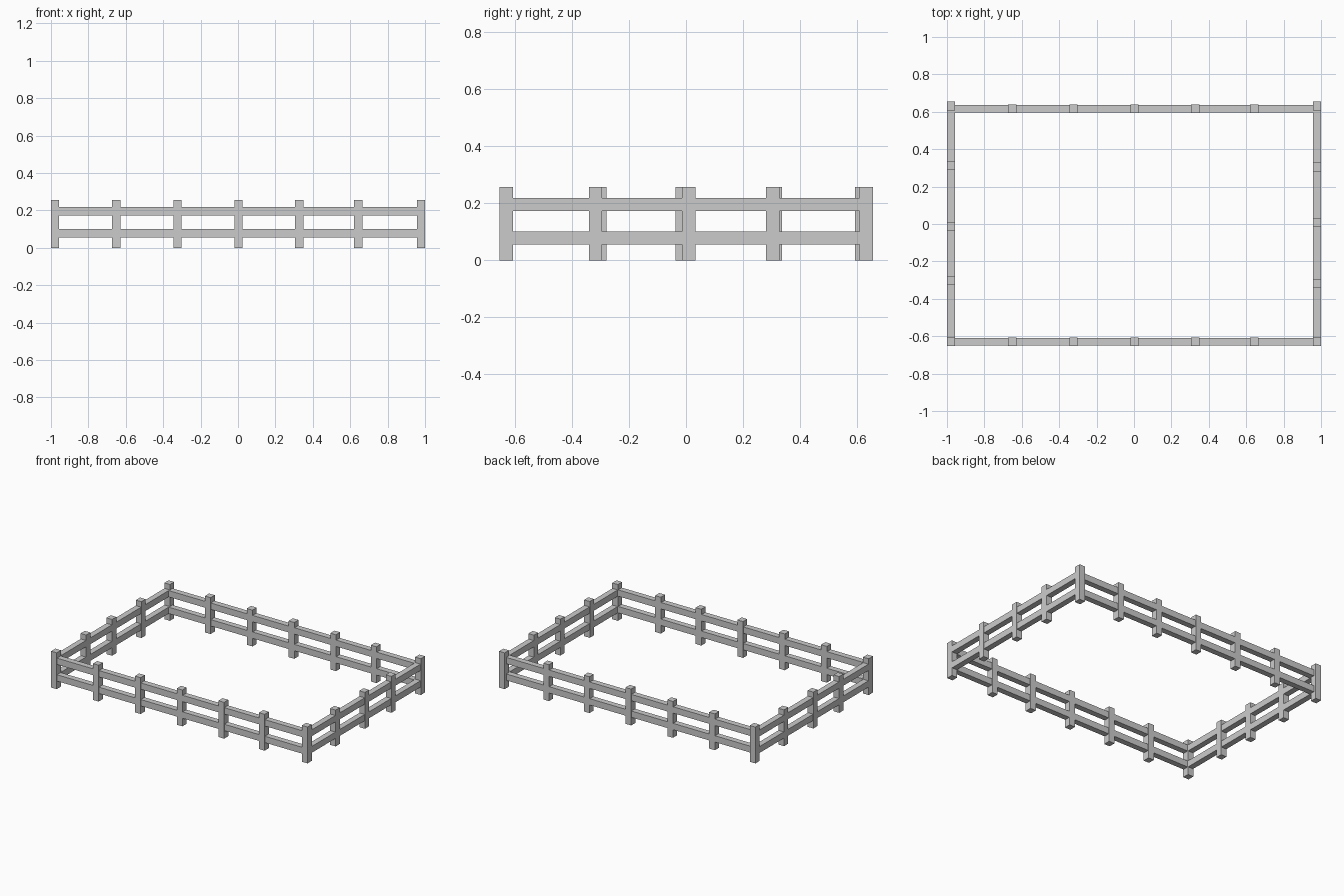
import bpy

if "Cube" in bpy.data.objects:
    bpy.data.objects.remove(bpy.data.objects["Cube"])

POST_W, POST_D, POST_H = 0.044, 0.047, 0.256
RAIL_T, RAIL_H = 0.041, 0.045
RAIL_Z = (0.078, 0.195)          # centres of lower and upper rails
X_SIDE = 0.978                   # centre line of the side runs
Y_FRONT, Y_BACK, Y_CORNER = -0.630, 0.616, 0.631


def box(name, centre, size):
    bpy.ops.mesh.primitive_cube_add(size=1, location=centre)
    ob = bpy.context.object
    ob.name = name
    ob.scale = size
    bpy.ops.object.transform_apply(location=False, rotation=False, scale=True)
    return ob


def post(name, x, y):
    box(name, (x, y, POST_H / 2), (POST_W, POST_D, POST_H))


# corner posts
for side, sx in (("left", -1), ("right", 1)):
    post(f"front_{side}_corner_post", sx * X_SIDE, Y_FRONT)
    post(f"back_{side}_corner_post", sx * X_SIDE, Y_CORNER)

# intermediate posts of the long runs
for i, x in enumerate((-0.651, -0.324, 0.002, 0.327, 0.643), 1):
    post(f"front_post_{i}", x, Y_FRONT)
    post(f"back_post_{i}", x, Y_BACK)

# intermediate posts of the short runs, slightly uneven
for side, x, ys in (("left", -X_SIDE, (-0.302, -0.014, 0.313)),
                    ("right", X_SIDE, (-0.317, 0.009, 0.304))):
    for i, y in enumerate(ys, 1):
        post(f"{side}_post_{i}", x, y)

# lower and upper rails
for level, z in zip(("lower", "upper"), RAIL_Z):
    for run, y in (("front", Y_FRONT), ("back", Y_BACK)):
        box(f"{run}_{level}_rail", (0, y, z), (2 * X_SIDE, RAIL_T, RAIL_H))
    for side, x in (("left", -X_SIDE), ("right", X_SIDE)):
        box(f"{side}_{level}_rail", (x, (Y_FRONT + Y_CORNER) / 2, z),
            (RAIL_T, Y_CORNER - Y_FRONT, RAIL_H))
